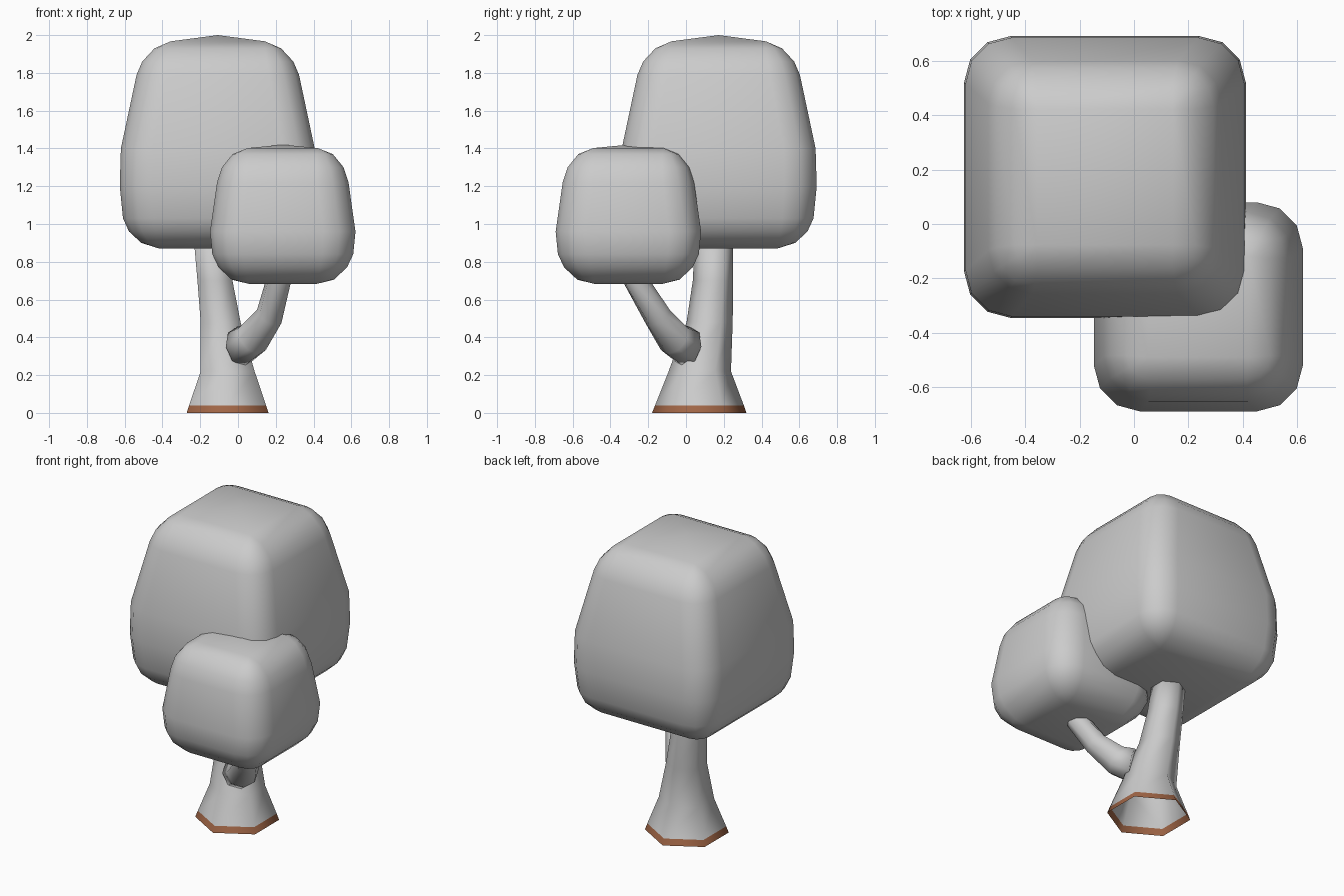
import bpy, bmesh
from math import cos, sin, pi
from mathutils import Vector

if "Cube" in bpy.data.objects:
    bpy.data.objects.remove(bpy.data.objects["Cube"])


def loft(name, rings, apex=None, cap_start=False, cap_end=False):
    """Skin equal-length closed rings; optionally close the ends."""
    bm = bmesh.new()
    vr = [[bm.verts.new(p) for p in ring] for ring in rings]
    n = len(vr[0])
    for a, b in zip(vr, vr[1:]):
        for i in range(n):
            j = (i + 1) % n
            bm.faces.new((a[i], a[j], b[j], b[i]))
    if cap_start:
        bm.faces.new(vr[0][::-1])
    if apex is not None:
        tip = bm.verts.new(apex)
        for i in range(n):
            bm.faces.new((vr[-1][i], vr[-1][(i + 1) % n], tip))
    elif cap_end:
        bm.faces.new(vr[-1])
    bmesh.ops.remove_doubles(bm, verts=bm.verts, dist=0.0005)
    bmesh.ops.recalc_face_normals(bm, faces=bm.faces)
    me = bpy.data.meshes.new(name)
    bm.to_mesh(me)
    bm.free()
    for p in me.polygons:
        p.use_smooth = True
    ob = bpy.data.objects.new(name, me)
    bpy.context.collection.objects.link(ob)
    return ob


def rounded_square(cx, cy, z, core, r):
    """Square of half-size core + r with three-segment corners."""
    pts = []
    for k in range(4):
        q = pi / 4 + k * pi / 2
        sx, sy = (1 if cos(q) > 0 else -1), (1 if sin(q) > 0 else -1)
        for s in range(4):
            a = k * pi / 2 + s * pi / 6
            pts.append((cx + sx * core + r * cos(a), cy + sy * core + r * sin(a), z))
    return pts


def crown(name, cx, cy, profile, top):
    rings = [rounded_square(cx, cy, *p) for p in profile]
    return loft(name, rings, apex=(cx, cy, top), cap_start=True)


# Leaf crowns: (z, core half-size, corner radius)
crown("large_crown", -0.107, 0.173, [
    (0.87, 0.31, 0), (0.90, 0.32, 0.085), (0.96, 0.33, 0.14),
    (1.03, 0.337, 0.165), (1.20, 0.347, 0.172), (1.40, 0.345, 0.168),
    (1.79, 0.27, 0.16), (1.86, 0.26, 0.14), (1.93, 0.25, 0.085),
    (1.967, 0.25, 0)], 2.0)
crown("small_crown", 0.237, -0.305, [
    (0.682, 0.175, 0), (0.705, 0.185, 0.085), (0.77, 0.20, 0.14),
    (0.84, 0.21, 0.163), (0.96, 0.215, 0.17), (1.22, 0.183, 0.165),
    (1.30, 0.18, 0.142), (1.37, 0.18, 0.085), (1.402, 0.185, 0)], 1.42)


# Six-sided trunk, open underneath, with a brown foot
def hexagon(cx, cy, z, r):
    return [(cx + r * cos(pi / 6 + i * pi / 3), cy + r * sin(pi / 6 + i * pi / 3), z)
            for i in range(6)]


trunk = loft("trunk", [hexagon(*p) for p in [
    (-0.055, 0.07, 0, 0.25), (-0.055, 0.071, 0.04, 0.235),
    (-0.055, 0.073, 0.22, 0.165), (-0.092, 0.125, 0.48, 0.122),
    (-0.122, 0.143, 0.70, 0.107), (-0.15, 0.148, 0.95, 0.1)]], cap_end=True)
grey = bpy.data.materials.new("grey")
grey.diffuse_color = (0.8, 0.8, 0.8, 1)
grey.use_nodes = True
grey.node_tree.nodes["Principled BSDF"].inputs["Base Color"].default_value = grey.diffuse_color
brown = bpy.data.materials.new("brown")
brown.diffuse_color = (0.35, 0.13, 0.06, 1)
brown.use_nodes = True
brown.node_tree.nodes["Principled BSDF"].inputs["Base Color"].default_value = brown.diffuse_color
trunk.data.materials.append(grey)
trunk.data.materials.append(brown)
for p in trunk.data.polygons:
    if p.center.z < 0.03:
        p.material_index = 1


# Side branch: (centre, direction, radius)
def tilted_ring(c, d, r, n=8):
    c, d = Vector(c), Vector(d).normalized()
    side = d.cross(Vector((0, 0, 1))).normalized()
    up = side.cross(d)
    return [c + r * (side * cos(2 * pi * i / n) + up * sin(2 * pi * i / n)) for i in range(n)]


loft("branch", [tilted_ring(*p) for p in [
    ((0.012, 0.005, 0.35), (1, -1, 0.3), 0.108),
    ((0.075, -0.06, 0.39), (1, -1, 0.9), 0.095),
    ((0.165, -0.15, 0.51), (1, -1, 1.6), 0.074),
    ((0.215, -0.265, 0.70), (0.4, -0.6, 1.6), 0.066),
    ((0.235, -0.30, 0.85), (0.1, -0.2, 1), 0.065)]], cap_start=True, cap_end=True)
